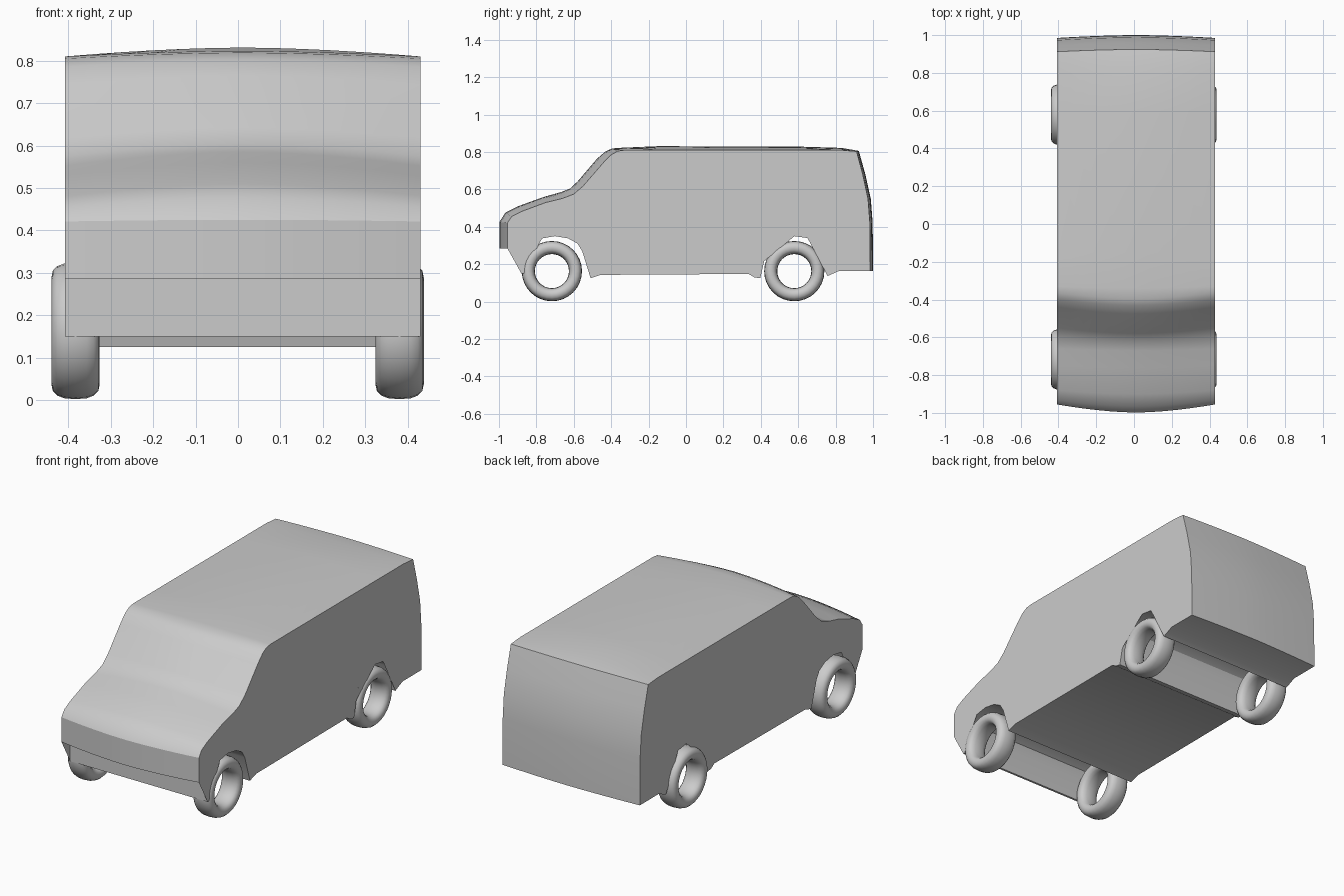
import bpy, bmesh, math

if "Cube" in bpy.data.objects:
    bpy.data.objects.remove(bpy.data.objects["Cube"])


def finish(name, bm, angle):
    bmesh.ops.recalc_face_normals(bm, faces=bm.faces)
    me = bpy.data.meshes.new(name)
    bm.to_mesh(me)
    bm.free()
    ob = bpy.data.objects.new(name, me)
    bpy.context.collection.objects.link(ob)
    bpy.ops.object.select_all(action='DESELECT')
    ob.select_set(True)
    bpy.context.view_layer.objects.active = ob
    bpy.ops.object.shade_smooth_by_angle(angle=math.radians(angle))
    return ob


# Upper outline at the body side: y, z, then bulge (dy, dz) on the centre line
upper = [
    (-0.955, 0.285, -0.043, 0), (-0.955, 0.421, -0.043, 0.004),
    (-0.932, 0.455, -0.033, 0.022), (-0.88, 0.482, -0.02, 0.027),
    (-0.75, 0.53, -0.01, 0.03), (-0.66, 0.552, -0.01, 0.033),
    (-0.60, 0.575, -0.02, 0.03), (-0.55, 0.618, -0.03, 0.024),
    (-0.44, 0.745, -0.035, 0.02), (-0.40, 0.785, -0.03, 0.018),
    (-0.365, 0.805, -0.03, 0.014), (-0.33, 0.81, -0.01, 0.013),
    (-0.15, 0.81, 0, 0.021), (0.6, 0.81, 0, 0.019), (0.83, 0.81, 0, 0.012),
    (0.912, 0.803, 0.012, 0.003), (0.945, 0.68, 0.014, 0),
    (0.973, 0.55, 0.015, 0), (0.983, 0.42, 0.015, 0), (0.985, 0.165, 0.015, 0),
]
# Underside with both wheel arches, from back to front
lower = [
    (0.82, 0.165), (0.757, 0.137), (0.725, 0.28), (0.70, 0.315), (0.65, 0.34),
    (0.58, 0.35), (0.50, 0.338), (0.45, 0.31), (0.43, 0.27), (0.397, 0.125),
    (0.365, 0.13), (0.335, 0.148), (-0.455, 0.143), (-0.51, 0.125),
    (-0.555, 0.27), (-0.58, 0.31), (-0.63, 0.338), (-0.70, 0.35),
    (-0.77, 0.338), (-0.825, 0.31), (-0.845, 0.27), (-0.868, 0.15),
    (-0.88, 0.15), (-0.88, 0.285),
]
outline = upper + [(y, z, 0, 0) for y, z in lower]

# Van body: outline lofted across the width
bm = bmesh.new()
rings = []
for i in range(13):
    t = -1 + i / 6
    f = 1 - abs(t) ** 1.7
    rings.append([bm.verts.new((0.011 + 0.419 * t, y + dy * f, z + dz * f))
                  for y, z, dy, dz in outline])
n = len(outline)
for a, b in zip(rings, rings[1:]):
    for j in range(n):
        k = (j + 1) % n
        bm.faces.new((a[j], a[k], b[k], b[j]))
caps = [bm.faces.new(rings[0]), bm.faces.new(rings[-1])]
bmesh.ops.triangulate(bm, faces=caps)
finish("van_body", bm, 32)


# Tyres: rounded cross-section revolved about the axle
def tyre(name, x, y):
    def power(v):
        return math.copysign(abs(v) ** 0.8, v)
    bm = bmesh.new()
    seg, sides = 32, 16
    grid = []
    for i in range(seg):
        a = math.tau * i / seg
        row = []
        for j in range(sides):
            b = math.tau * j / sides
            r = 0.126 + 0.035 * power(math.cos(b))
            row.append(bm.verts.new((x + 0.057 * power(math.sin(b)),
                                     y + r * math.cos(a), 0.163 + r * math.sin(a))))
        grid.append(row)
    for i in range(seg):
        p, q = grid[i], grid[(i + 1) % seg]
        for j in range(sides):
            k = (j + 1) % sides
            bm.faces.new((p[j], p[k], q[k], q[j]))
    finish(name, bm, 60)


for end, y in (("front", -0.717), ("rear", 0.579)):
    for side, x in (("left", -0.383), ("right", 0.381)):
        tyre(f"{end}_{side}_tyre", x, y)
